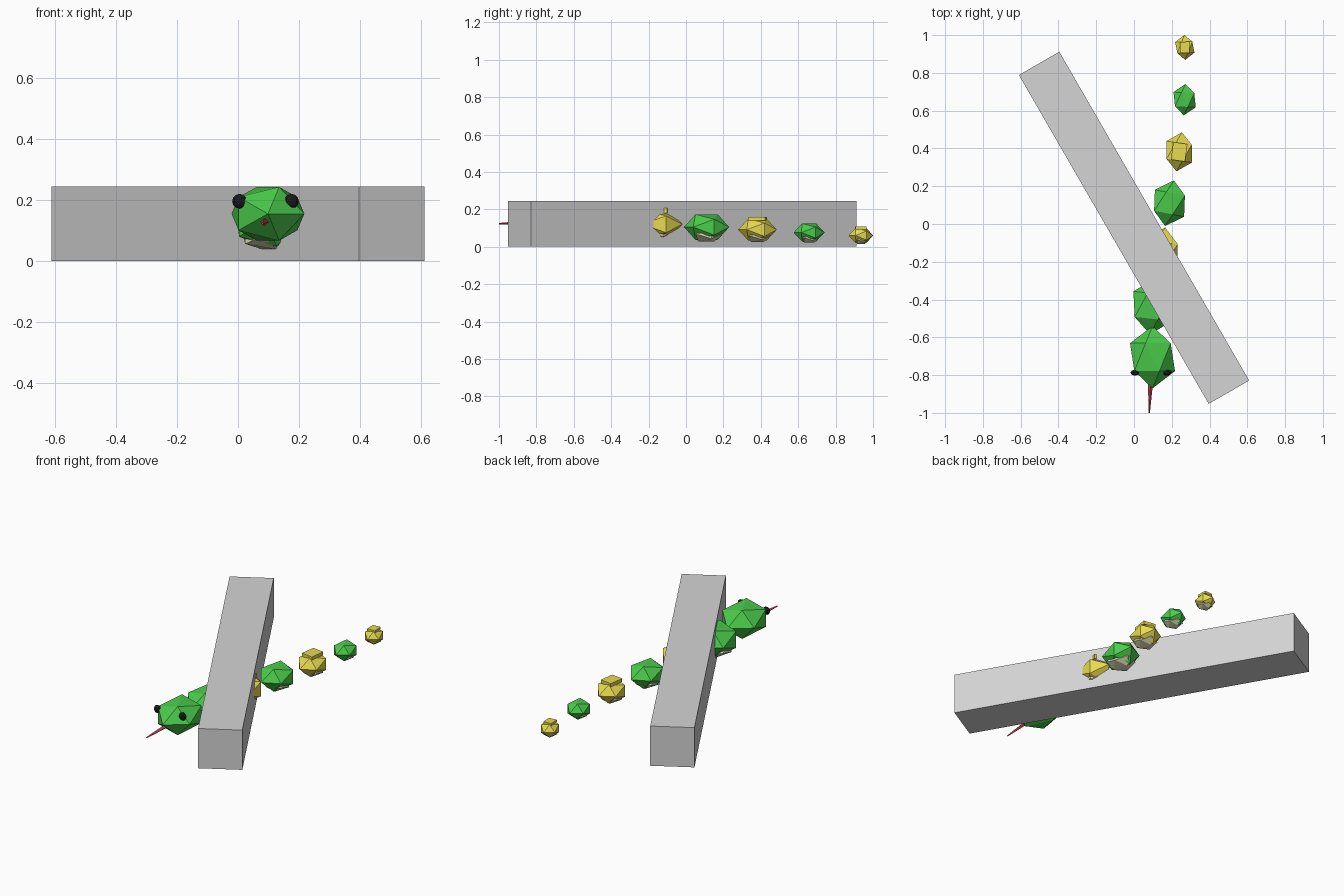
import bpy, math
from mathutils import Vector

if "Cube" in bpy.data.objects:
    bpy.data.objects.remove(bpy.data.objects["Cube"])


def material(name, color):
    m = bpy.data.materials.new(name)
    m.diffuse_color = (*color, 1)
    m.use_nodes = True
    m.node_tree.nodes["Principled BSDF"].inputs["Base Color"].default_value = m.diffuse_color
    return m


GREEN = material("leaf green", (0.07, 0.60, 0.07))
YELLOW = material("yellow", (0.80, 0.70, 0.08))
GREY = material("stone grey", (0.66, 0.66, 0.66))
CREAM = material("belly cream", (0.78, 0.76, 0.50))
BLACK = material("black", (0.01, 0.01, 0.012))
RED = material("tongue red", (0.62, 0.06, 0.10))


def finish(name, mat, scale=(1, 1, 1)):
    o = bpy.context.object
    o.name = name
    o.scale = scale
    o.data.materials.append(mat)
    return o


def box(name, loc, size, turn, mat):
    bpy.ops.mesh.primitive_cube_add(size=1, location=loc, rotation=(0, 0, turn))
    return finish(name, mat, size)


def ball(name, loc, radii, turn, mat):
    # icosphere with its pole along the body; radii are across, along, up
    bpy.ops.mesh.primitive_ico_sphere_add(subdivisions=1, radius=1, location=loc,
                                          rotation=(math.radians(90), 0, turn))
    return finish(name, mat, (radii[0], radii[2], radii[1]))


# beam the snake crawls under
box("beam", (0, -0.02, 0.122), (0.247, 2.01, 0.244), math.radians(30), GREY)

# body, head first: centre, radii, turn in degrees
body = [
    ("head", (0.098, -0.705, 0.155), (0.133, 0.165, 0.103), 0, GREEN),
    ("neck", (0.100, -0.435, 0.132), (0.124, 0.150, 0.098), -6, GREEN),
    ("body_1", (0.143, -0.155, 0.120), (0.110, 0.138, 0.085), -9, YELLOW),
    ("body_2", (0.188, 0.110, 0.105), (0.100, 0.123, 0.080), -11, GREEN),
    ("body_3", (0.239, 0.382, 0.091), (0.084, 0.104, 0.068), -8, YELLOW),
    ("body_4", (0.268, 0.658, 0.076), (0.068, 0.083, 0.056), -3, GREEN),
    ("tail", (0.269, 0.935, 0.060), (0.056, 0.066, 0.047), 2, YELLOW),
]
for name, (x, y, z), (rx, ry, rz), turn, mat in body:
    turn = math.radians(turn)
    ball(name, (x, y, z), (rx, ry, rz), turn, mat)
    # pale belly under each segment
    if name != "head":
        ball(name + "_belly", (x, y, z - rz * 0.48), (rx * 0.8, ry * 0.7, rz * 0.55), turn, CREAM)
    # raised plate on each yellow segment
    if mat == YELLOW:
        box(name + "_plate", (x, y, z + rz * 0.86), (rx * 0.9, ry * 0.9, rz * 0.3), turn, YELLOW)

# eyes
for side in (-1, 1):
    bpy.ops.mesh.primitive_uv_sphere_add(segments=8, ring_count=6, radius=0.024,
                                         location=(0.09 + side * 0.085, -0.787, 0.196))
    finish("eye", BLACK, (1, 0.65, 1))

# tongue
a, b = Vector((0.088, -0.84, 0.128)), Vector((0.08, -1.0, 0.123))
bpy.ops.mesh.primitive_cone_add(vertices=4, radius1=0.013, radius2=0.004, depth=(b - a).length,
                                location=(a + b) / 2,
                                rotation=(b - a).to_track_quat('Z', 'Y').to_euler())
finish("tongue", RED)
